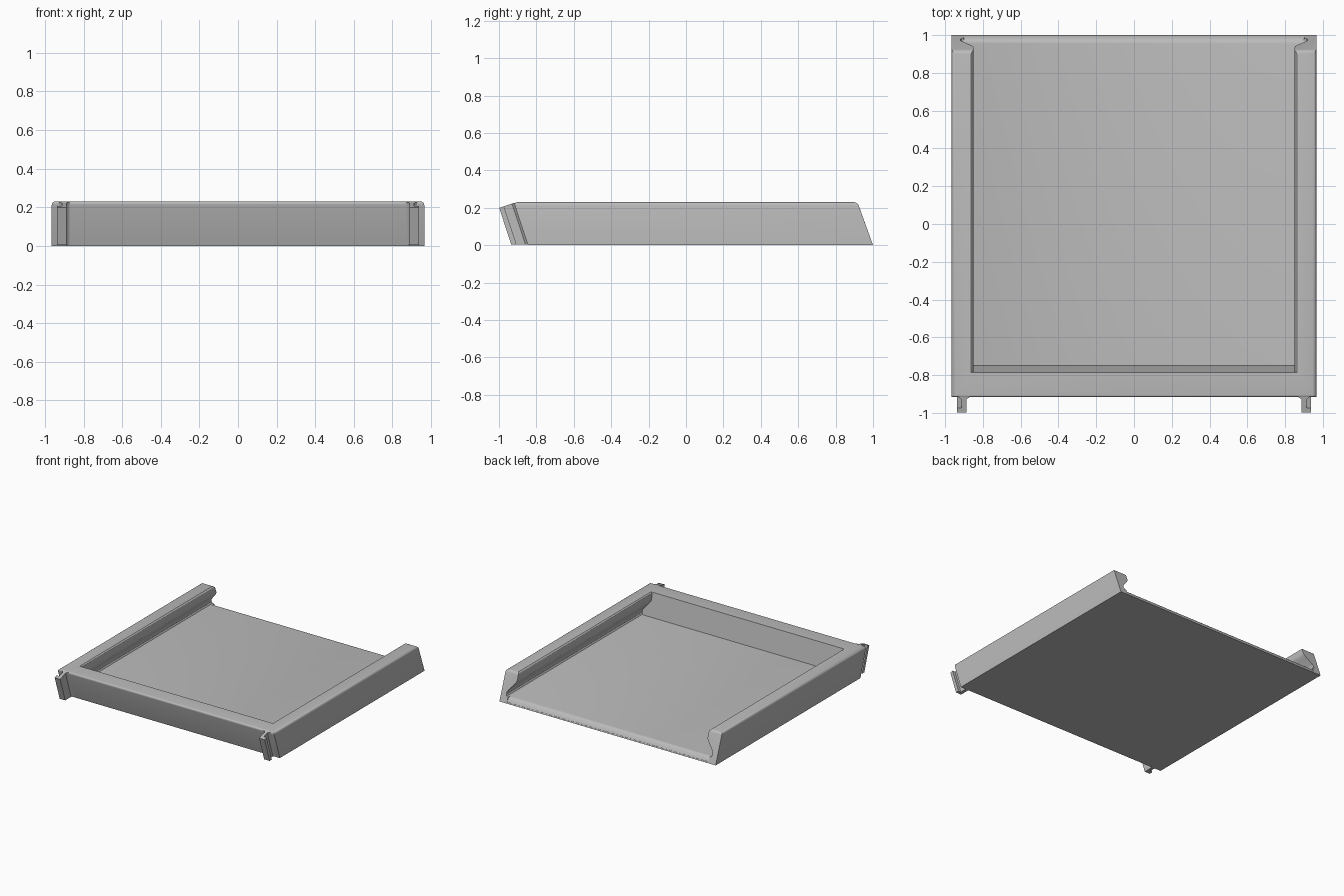
import bpy, bmesh, math

cube = bpy.data.objects.get("Cube")
if cube:
    bpy.data.objects.remove(cube, do_unlink=True)

GREY = bpy.data.materials.new("plain grey")
GREY.use_nodes = True
colour = (0.5, 0.5, 0.5, 1)
GREY.diffuse_color = colour
GREY.node_tree.nodes["Principled BSDF"].inputs["Base Color"].default_value = colour

HEIGHT, HALF_WIDTH, FLOOR = 0.23, 0.965, 0.045


def front_y(z):
    return -0.845 - 0.33 * z


def back_y(z):
    return 1 - 0.36 * z


def prism(name, start, end):
    """Solid between two matching outlines."""
    bm = bmesh.new()
    a = [bm.verts.new(p) for p in start]
    b = [bm.verts.new(p) for p in end]
    bm.faces.new(a)
    bm.faces.new(b[::-1])
    for i in range(len(a)):
        j = (i + 1) % len(a)
        bm.faces.new((a[j], a[i], b[i], b[j]))
    bmesh.ops.recalc_face_normals(bm, faces=bm.faces)
    mesh = bpy.data.meshes.new(name)
    bm.to_mesh(mesh)
    bm.free()
    mesh.materials.append(GREY)
    obj = bpy.data.objects.new(name, mesh)
    bpy.context.collection.objects.link(obj)
    return obj


def cut(obj, cutter):
    cutter.hide_render = True
    cutter.hide_viewport = True
    cutter.display_type = 'WIRE'
    mod = obj.modifiers.new(cutter.name, 'BOOLEAN')
    mod.operation = 'DIFFERENCE'
    mod.solver = 'EXACT'
    mod.object = cutter


def apply_modifiers(obj):
    bpy.context.view_layer.update()
    evaluated = obj.evaluated_get(bpy.context.evaluated_depsgraph_get())
    mesh = bpy.data.meshes.new_from_object(evaluated)
    obj.modifiers.clear()
    obj.data = mesh


def shade(obj):
    bpy.ops.object.select_all(action='DESELECT')
    obj.select_set(True)
    bpy.context.view_layer.objects.active = obj
    bpy.ops.object.shade_smooth_by_angle(angle=math.radians(32))


# Leaning slab with rounded top edges
outline = [(-HALF_WIDTH, 0), (HALF_WIDTH, 0), (HALF_WIDTH, HEIGHT), (-HALF_WIDTH, HEIGHT)]
tray = prism("tray_body", [(x, front_y(z), z) for x, z in outline],
             [(x, back_y(z), z) for x, z in outline])
bm = bmesh.new()
bm.from_mesh(tray.data)
top_edges = [e for e in bm.edges if all(v.co.z > HEIGHT / 2 for v in e.verts)]
bmesh.ops.bevel(bm, geom=top_edges, offset=0.018, segments=4, profile=0.5, affect='EDGES')
bm.to_mesh(tray.data)
bm.free()

# Undercut channel, open at the back
half = [(0.90, FLOOR), (0.912, 0.05), (0.919, 0.062), (0.918, 0.078), (0.91, 0.092),
        (0.865, 0.145), (0.854, 0.16), (0.85, 0.175), (0.85, 0.21), (0.853, 0.222),
        (0.862, HEIGHT), (0.862, 0.3)]
channel = half + [(-x, z) for x, z in reversed(half)]
cut(tray, prism("channel_cutter",
                [(x, -0.785 + 0.19 * (HEIGHT - z), z) for x, z in channel],
                [(x, 1.2, z) for x, z in channel]))

# Softened back edge of the floor
lip = [(0.955, 0.05), (0.955, FLOOR), (0.972, 0.041), (0.983, 0.032), (0.995, 0.01),
       (1.1, 0.01), (1.1, 0.05)]
cut(tray, prism("floor_edge_cutter", [(-0.9, y, z) for y, z in lip],
                [(0.9, y, z) for y, z in lip]))
apply_modifiers(tray)
shade(tray)

# Leaning L-shaped connector hooks on the front: x and distance from the front face
plan = [(0.872, -0.01), (0.872, 0), (0.882, 0.004), (0.888, 0.012), (0.888, 0.088),
        (0.937, 0.088), (0.937, 0.06), (0.913, 0.06), (0.913, 0.012), (0.919, 0.004),
        (0.928, 0), (0.928, -0.01)]


def hook_point(side, x, d, z):
    return (side * x, front_y(z) - d, z)


for side, name in ((1, "left_hook"), (-1, "right_hook")):
    hook = prism(name, [hook_point(side, x, d, 0.004) for x, d in plan],
                 [hook_point(side, x, d, 0.226 - 0.3 * max(d, 0)) for x, d in plan])
    shade(hook)

# Remove the used cutters
for obj in list(bpy.data.objects):
    if obj.name in ("channel_cutter", "floor_edge_cutter"):
        bpy.data.objects.remove(obj, do_unlink=True)
